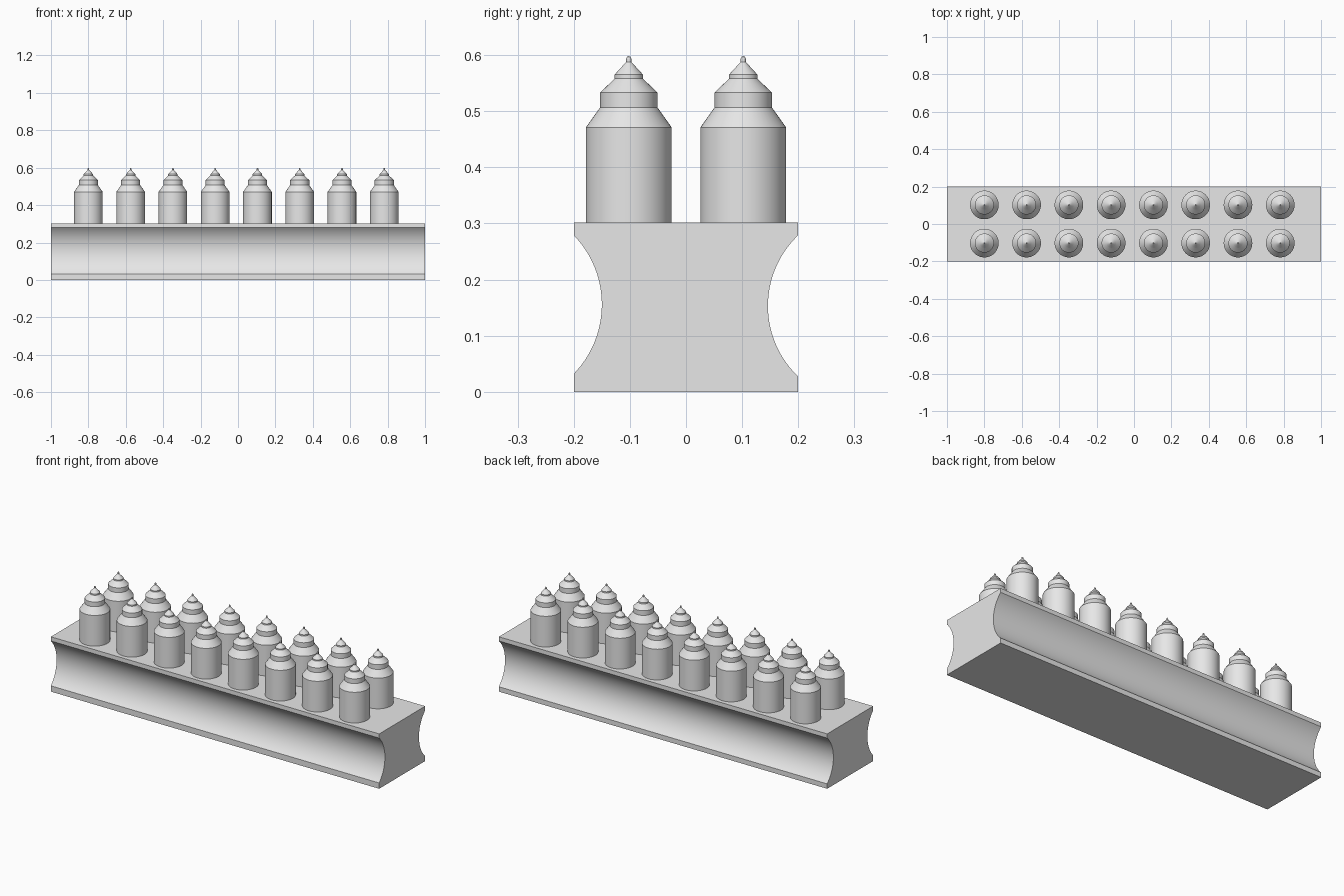
import bpy, bmesh, math
from mathutils import Vector

cube = bpy.data.objects.get("Cube")
if cube:
    bpy.data.objects.remove(cube)

grey = bpy.data.materials.new("light_grey")
grey.use_nodes = True
grey.diffuse_color = (0.8, 0.8, 0.8, 1)
grey.node_tree.nodes["Principled BSDF"].inputs["Base Color"].default_value = (0.8, 0.8, 0.8, 1)

TOP = 0.302


def add_object(name, mesh, location=(0, 0, 0)):
    obj = bpy.data.objects.new(name, mesh)
    obj.location = location
    bpy.context.collection.objects.link(obj)
    return obj


def finish(bm, name, sharp_angle):
    bmesh.ops.recalc_face_normals(bm, faces=bm.faces)
    mesh = bpy.data.meshes.new(name)
    bm.to_mesh(mesh)
    bm.free()
    mesh.materials.append(grey)
    mesh.shade_smooth()
    mesh.set_sharp_from_angle(angle=math.radians(sharp_angle))
    return mesh


def scallop(side, z0, z1, depth, steps=32):
    """Arc hollowed into one long side, from z0 up to z1."""
    half = (z1 - z0) / 2
    radius = (half ** 2 + depth ** 2) / (2 * depth)
    sweep = math.asin(half / radius)
    points = []
    for i in range(steps + 1):
        a = sweep * (2 * i / steps - 1)
        y = 0.2 - depth + radius * (1 - math.cos(a))
        points.append((side * y, (z0 + z1) / 2 + radius * math.sin(a)))
    return points


# Base: a bar with a hollow along both long sides
outline = [(-0.2, 0), (0.2, 0)] + scallop(1, 0.027, 0.279, 0.054)
outline += [(0.2, TOP), (-0.2, TOP)] + scallop(-1, 0.032, 0.279, 0.05)[::-1]
bm = bmesh.new()
end = bm.faces.new([bm.verts.new((-1, y, z)) for y, z in outline])
grown = bmesh.ops.extrude_face_region(bm, geom=[end], use_keep_orig=True)
moved = [v for v in grown["geom"] if isinstance(v, bmesh.types.BMVert)]
bmesh.ops.translate(bm, verts=moved, vec=(2, 0, 0))
add_object("base", finish(bm, "base", 30))

# Bottle: turned profile of body, shoulder, collar, nozzle and rounded tip
profile = [(0, 0), (0.0765, 0), (0.0765, 0.169), (0.051, 0.205), (0.051, 0.231),
           (0.0255, 0.256), (0.0255, 0.263), (0.0045, 0.286), (0.0045, 0.292),
           (0.003, 0.295), (0, 0.296)]
bm = bmesh.new()
verts = [bm.verts.new((r, 0, z)) for r, z in profile]
edges = [bm.edges.new(pair) for pair in zip(verts, verts[1:])]
bmesh.ops.spin(bm, geom=verts + edges, cent=(0, 0, 0), axis=(0, 0, 1),
               angle=math.tau, steps=48)
bmesh.ops.remove_doubles(bm, verts=bm.verts, dist=0.0001)
bottle = finish(bm, "bottle", 25)

# Two rows of eight
for row, y in (("front", -0.102), ("back", 0.102)):
    for i in range(8):
        add_object(f"{row}_bottle_{i + 1}", bottle, (-0.8 + 0.226 * i, y, TOP))
